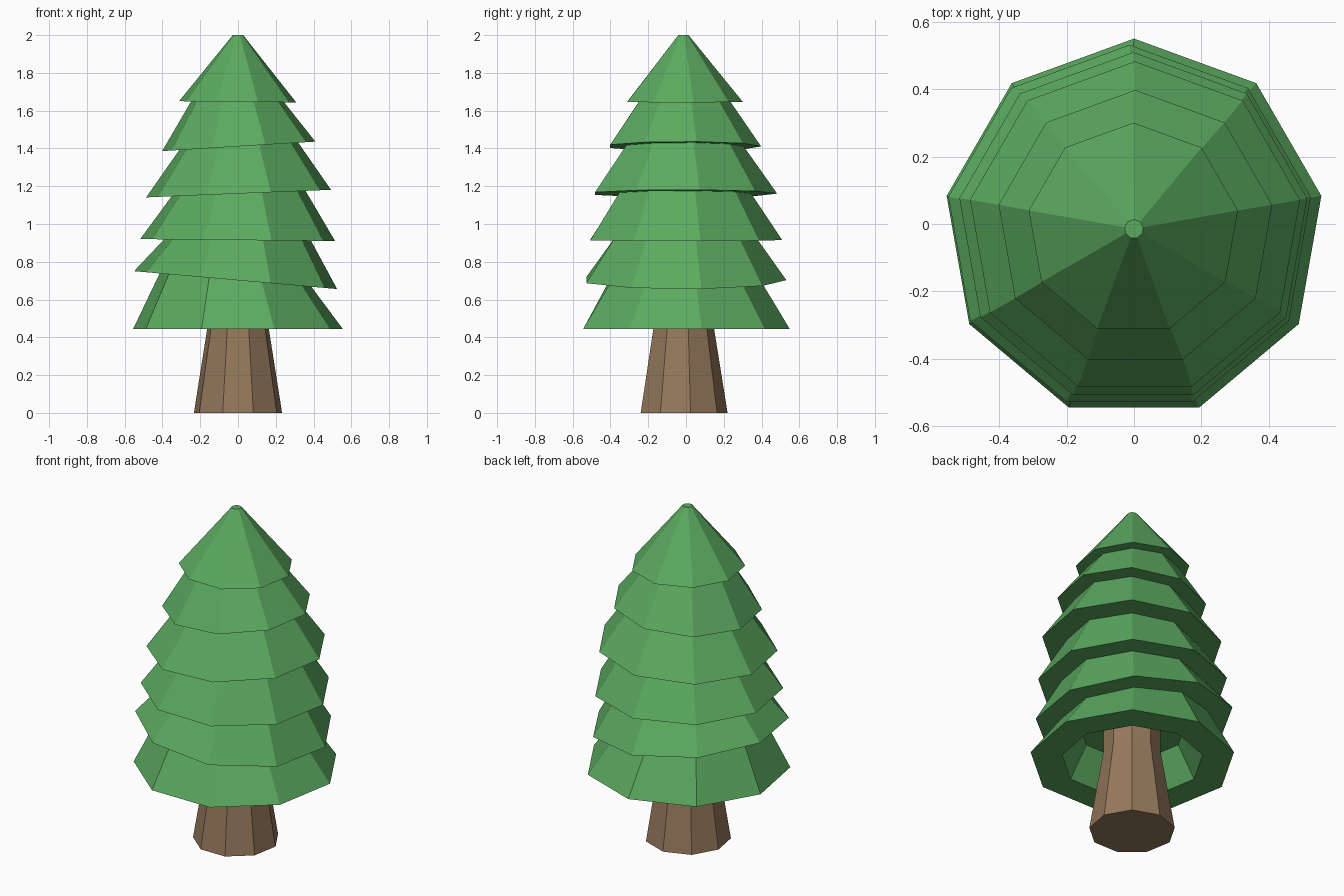
import bpy, bmesh
from math import sin, cos, radians

if "Cube" in bpy.data.objects:
    bpy.data.objects.remove(bpy.data.objects["Cube"])

SIDES = 9
CY = -0.0145  # nine-gon centre, so the bounds are centred on y = 0


def material(name, color):
    m = bpy.data.materials.new(name)
    m.diffuse_color = color
    m.use_nodes = True
    m.node_tree.nodes["Principled BSDF"].inputs["Base Color"].default_value = m.diffuse_color
    return m


def lathe(name, rings, mat, cy):
    """Low-poly lathe; rings run top to bottom as (radius, z, x_slope, x_shift)."""
    bm = bmesh.new()
    loops = []
    for r, z, slope, shift in rings:
        loop = []
        for i in range(SIDES):
            a = radians(90 + i * 360 / SIDES)
            x = r * cos(a)
            loop.append(bm.verts.new((x + shift, cy + r * sin(a), z + slope * x)))
        loops.append(loop)
    for up, low in zip(loops, loops[1:]):
        for i in range(SIDES):
            j = (i + 1) % SIDES
            bm.faces.new((up[i], low[i], low[j], up[j]))
    bm.faces.new(loops[0])
    bm.faces.new(loops[-1][::-1])
    bmesh.ops.recalc_face_normals(bm, faces=bm.faces)
    me = bpy.data.meshes.new(name)
    bm.to_mesh(me)
    bm.free()
    me.materials.append(mat)
    ob = bpy.data.objects.new(name, me)
    bpy.context.collection.objects.link(ob)
    return ob


green = material("needles", (0.105, 0.40, 0.115, 1))
brown = material("bark", (0.30, 0.19, 0.105, 1))

# Branch tiers: outer radius, inner radius of the underside, height, tilt, shift
tiers = [
    (0.315, 0.250, 1.647, -0.01, -0.002),
    (0.412, 0.320, 1.411, 0.062, 0.004),
    (0.497, 0.360, 1.161, 0.041, 0.003),
    (0.524, 0.395, 0.915, -0.01, -0.002),
    (0.546, 0.408, 0.703, -0.088, -0.013),
    (0.5645, 0.390, 0.443, 0, 0),
]
rings = [(0.028, 2.0, 0, 0)]
for outer, inner, z, tilt, shift in tiers:
    rings += [(outer, z, tilt, shift), (inner, z, tilt, shift)]
rings.append((0.29, 0.63, 0, 0))  # hollow under the lowest tier
lathe("canopy", rings, green, CY)

# Trunk: tapered, then straight inside the hollow
lathe("trunk", [(0.157, 0.66, 0, 0), (0.157, 0.50, 0, 0), (0.237, 0, 0, 0)], brown, -0.017)
